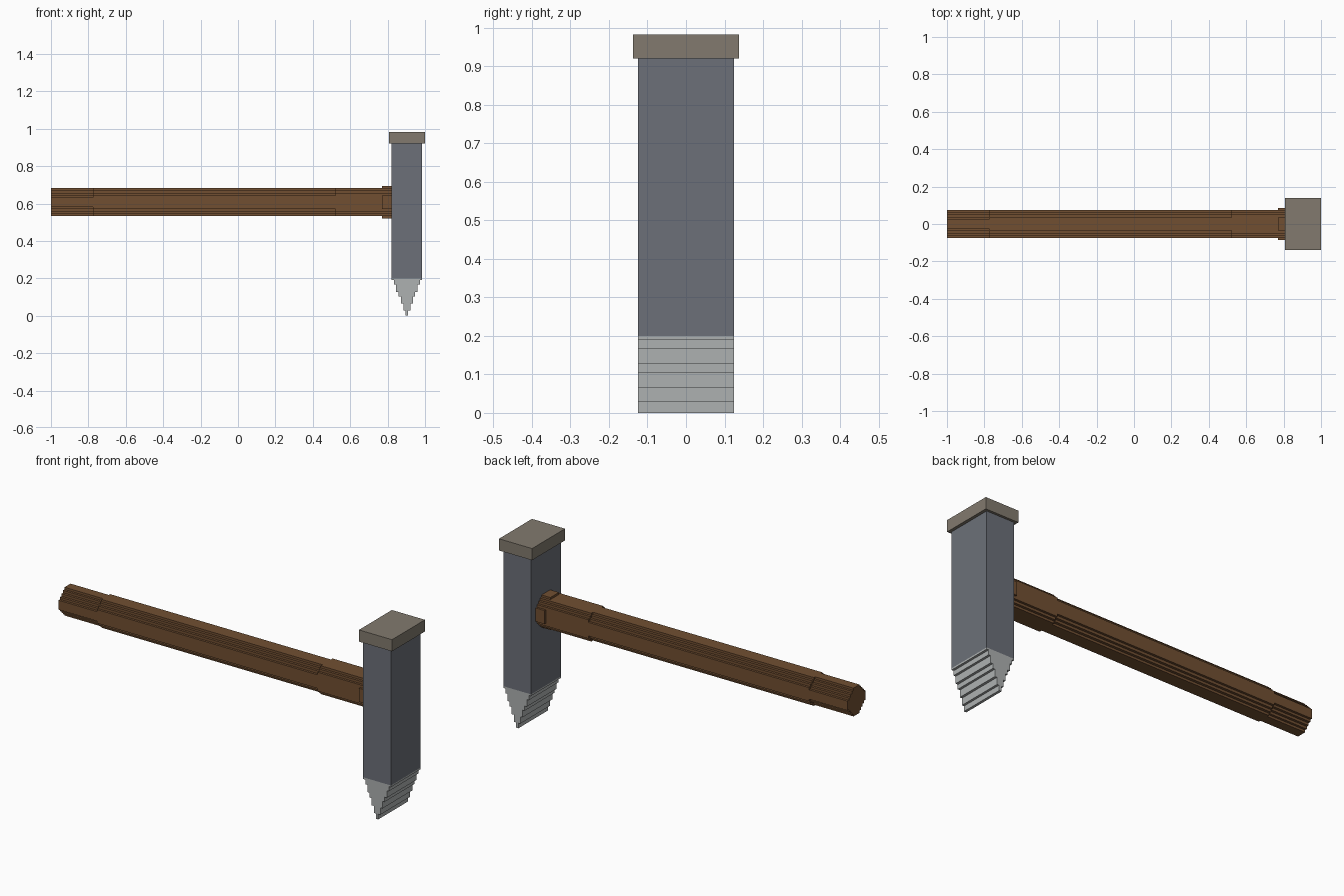
import bpy, bmesh

if "Cube" in bpy.data.objects:
    bpy.data.objects.remove(bpy.data.objects["Cube"])


def material(name, rgb):
    m = bpy.data.materials.new(name)
    m.diffuse_color = (*rgb, 1)
    m.use_nodes = True
    m.node_tree.nodes["Principled BSDF"].inputs["Base Color"].default_value = m.diffuse_color
    return m


WOOD = material("brown wood", (0.165, 0.078, 0.031))
STEEL = material("dark steel", (0.15, 0.163, 0.19))
EDGE = material("pale ground steel", (0.42, 0.44, 0.44))
CAP = material("warm grey", (0.223, 0.195, 0.156))


def extrude(name, points, offset, mat):
    """Extrude a closed outline by an offset vector into a capped solid."""
    bm = bmesh.new()
    face = bm.faces.new([bm.verts.new(p) for p in points])
    new = bmesh.ops.extrude_face_region(bm, geom=[face])["geom"]
    bmesh.ops.translate(bm, vec=offset,
                        verts=[g for g in new if isinstance(g, bmesh.types.BMVert)])
    bmesh.ops.recalc_face_normals(bm, faces=bm.faces[:])
    mesh = bpy.data.meshes.new(name)
    bm.to_mesh(mesh)
    bm.free()
    mesh.materials.append(mat)
    obj = bpy.data.objects.new(name, mesh)
    bpy.context.collection.objects.link(obj)
    return obj


def box(name, x0, x1, half_y, z0, z1, mat):
    pts = [(x0, -half_y, z0), (x1, -half_y, z0), (x1, -half_y, z1), (x0, -half_y, z1)]
    return extrude(name, pts, (0, 2 * half_y, 0), mat)


def stair_outline(levels):
    """Stepped round outline; levels are (y, z) outer corners from side to top."""
    quarter = []
    for i, (y, z) in enumerate(levels):
        quarter.append((y, z))
        if i + 1 < len(levels):
            quarter.append((levels[i + 1][0], z))
    ring = []
    for sy, sz, step in ((1, 1, 1), (-1, 1, -1), (-1, -1, 1), (1, -1, -1)):
        ring += [(sy * y, sz * z) for y, z in quarter[::step]]
    return ring


# Handle: sections with progressively fuller stepped corners toward the head
HANDLE_Z = 0.607
sections = [
    ("handle_grip", -1.0, -0.775,
     [(0.075, 0.025), (0.063, 0.037), (0.05, 0.05), (0.037, 0.063), (0.025, 0.075)]),
    ("handle_shaft", -0.775, 0.52,
     [(0.075, 0.036), (0.063, 0.05), (0.05, 0.063), (0.036, 0.075)]),
    ("handle_neck", 0.52, 0.77,
     [(0.075, 0.05), (0.063, 0.063), (0.05, 0.075)]),
    ("handle_collar", 0.77, 0.823,
     [(0.086, 0.036), (0.075, 0.05), (0.063, 0.063), (0.05, 0.075), (0.036, 0.086)]),
]
for name, x0, x1, levels in sections:
    outline = [(x0, y, HANDLE_Z + z) for y, z in stair_outline(levels)]
    extrude(name, outline, (x1 - x0, 0, 0), WOOD)

# Head block and striking cap
HEAD_X = 0.903
box("head_block", HEAD_X - 0.081, HEAD_X + 0.081, 0.125, 0.2, 0.92, STEEL)
box("striking_cap", 0.806, 1.0, 0.138, 0.92, 0.982, CAP)

# Stepped wedge under the head
steps = [(0.0, 0.007), (0.028, 0.019), (0.065, 0.032), (0.103, 0.044),
         (0.128, 0.057), (0.166, 0.069), (0.191, 0.081)]
right = []
for i, (z, h) in enumerate(steps):
    top = steps[i + 1][0] if i + 1 < len(steps) else 0.2
    right += [(h, z), (h, top)]
wedge = right + [(-h, z) for h, z in reversed(right)]
extrude("wedge_tip", [(HEAD_X + h, -0.125, z) for h, z in wedge], (0, 0.25, 0), EDGE)
